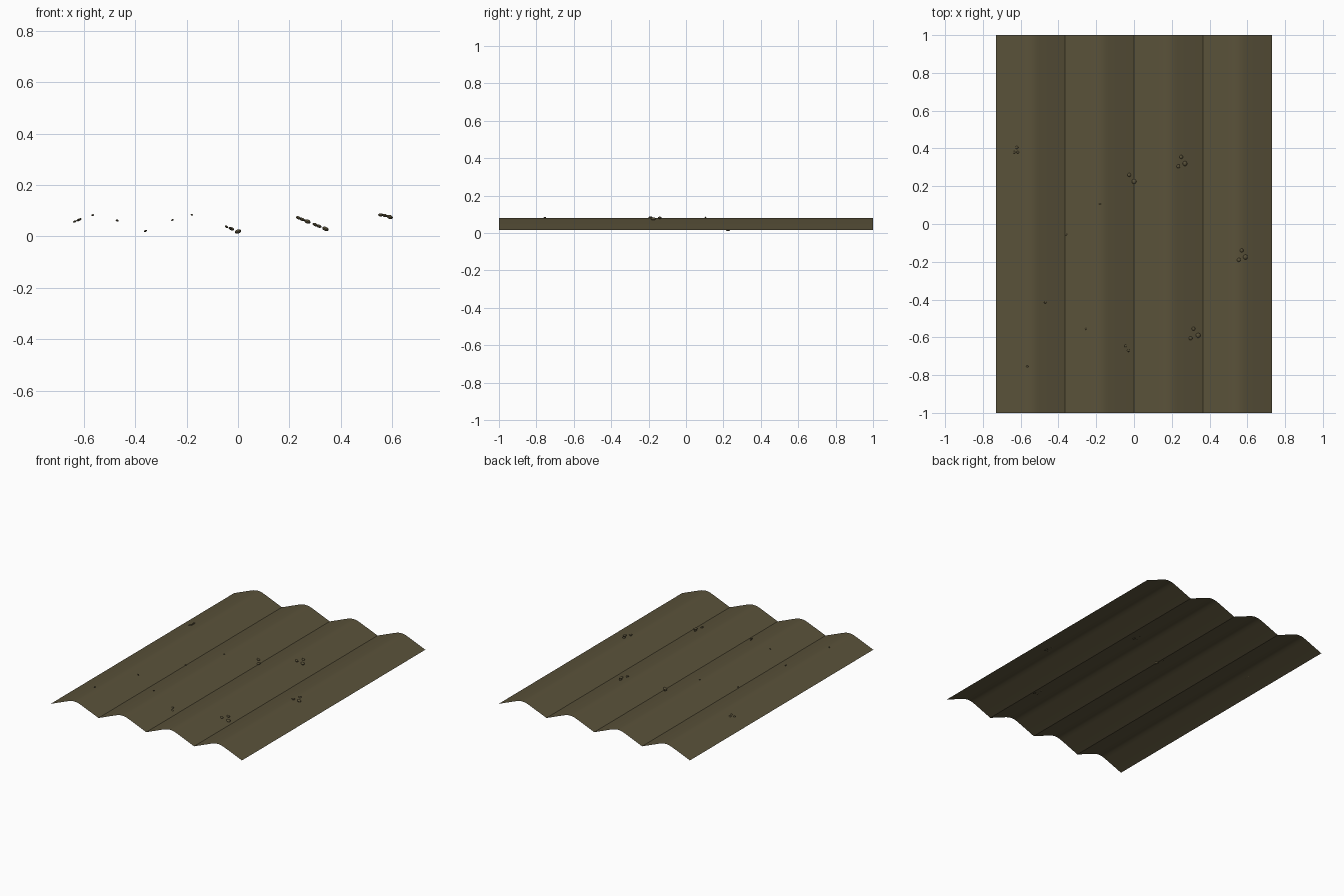
import bpy, bmesh, math
from mathutils import Matrix

cube = bpy.data.objects.get("Cube")
if cube:
    bpy.data.objects.remove(cube)

WIDTH, LENGTH, RIDGES = 1.46, 2.0, 4
PERIOD = WIDTH / RIDGES
BASE = 0.015
# One corrugation: crisp valley, straight flanks, rounded ridge
HALF = [(0, 0), (0.13, 0.053), (0.15, 0.06), (0.167, 0.064)]
WAVE = HALF + [(PERIOD / 2, 0.065)] + [(PERIOD - x, z) for x, z in reversed(HALF[1:])]


def make_material(name, rgb):
    mat = bpy.data.materials.new(name)
    mat.use_nodes = True
    mat.diffuse_color = (*rgb, 1)
    bsdf = mat.node_tree.nodes["Principled BSDF"]
    bsdf.inputs["Base Color"].default_value = (*rgb, 1)
    bsdf.inputs["Roughness"].default_value = 0.9
    return mat


def make_object(name, bm, mat):
    mesh = bpy.data.meshes.new(name)
    bm.to_mesh(mesh)
    bm.free()
    mesh.materials.append(mat)
    obj = bpy.data.objects.new(name, mesh)
    bpy.context.collection.objects.link(obj)
    bpy.ops.object.select_all(action="DESELECT")
    obj.select_set(True)
    bpy.context.view_layer.objects.active = obj
    bpy.ops.object.shade_smooth_by_angle(angle=math.radians(30))
    return obj


def surface(x):
    """Height and slope angle of the sheet at x."""
    u = (x + WIDTH / 2) % PERIOD
    pts = WAVE + [(PERIOD, 0)]
    for (x0, z0), (x1, z1) in zip(pts, pts[1:]):
        if u <= x1:
            slope = (z1 - z0) / (x1 - x0)
            return BASE + z0 + slope * (u - x0), math.atan(slope)
    return BASE, 0


olive = make_material("weathered olive", (0.102, 0.084, 0.042))

# Corrugated sheet, a single skin
bm = bmesh.new()
profile = [(-WIDTH / 2 + i * PERIOD + x, BASE + z) for i in range(RIDGES) for x, z in WAVE]
profile.append((WIDTH / 2, BASE))
rows = [[bm.verts.new((x, y, z)) for x, z in profile] for y in (-LENGTH / 2, LENGTH / 2)]
for i in range(len(profile) - 1):
    bm.faces.new((rows[0][i], rows[0][i + 1], rows[1][i + 1], rows[1][i]))
make_object("corrugated_sheet", bm, olive)

# Small flattened lumps, lying along the flanks: x, y, radius
CLUSTERS = {
    "back_left_lumps": [(0.25, 0.355, 0.01), (0.235, 0.305, 0.01), (0.27, 0.32, 0.013)],
    "middle_left_lumps": [(0.57, -0.14, 0.01), (0.555, -0.19, 0.01), (0.59, -0.175, 0.013)],
    "front_left_lumps": [(0.315, -0.555, 0.01), (0.3, -0.605, 0.01), (0.34, -0.59, 0.013)],
    "back_centre_lumps": [(-0.025, 0.26, 0.01), (0, 0.225, 0.013)],
    "front_centre_lumps": [(-0.045, -0.645, 0.007), (-0.03, -0.67, 0.007)],
    "back_right_lumps": [(-0.62, 0.405, 0.008), (-0.635, 0.38, 0.007), (-0.615, 0.38, 0.007)],
    "scattered_specks": [(-0.36, -0.055, 0.006), (-0.47, -0.415, 0.006), (-0.255, -0.555, 0.005),
                         (-0.565, -0.755, 0.006), (-0.18, 0.105, 0.005)],
}
for name, lumps in CLUSTERS.items():
    bm = bmesh.new()
    for x, y, r in lumps:
        z, tilt = surface(x)
        place = (Matrix.Translation((x, y, z + 0.004)) @ Matrix.Rotation(-tilt, 4, "Y")
                 @ Matrix.Diagonal((r, r, r * 0.6, 1)))
        bmesh.ops.create_uvsphere(bm, u_segments=12, v_segments=8, radius=1, matrix=place)
    make_object(name, bm, olive)
